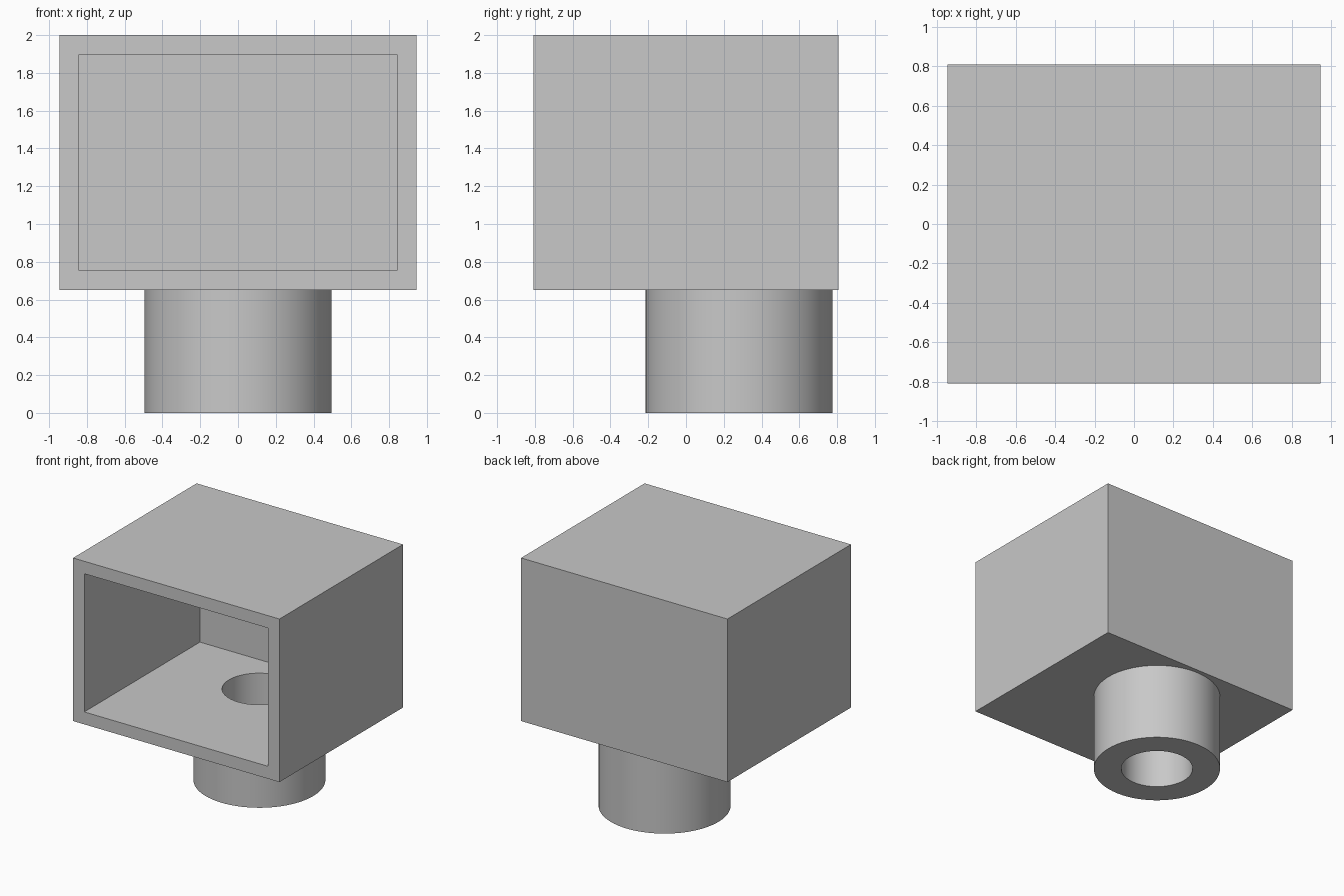
import bpy
import math

if "Cube" in bpy.data.objects:
    bpy.data.objects.remove(bpy.data.objects["Cube"], do_unlink=True)

# Overall proportions
WIDTH, DEPTH, TOP = 1.89, 1.616, 2.0
BASE, WALL = 0.65, 0.103
SPOUT_Y, OUTER, BORE = 0.28, 0.495, 0.28

grey = bpy.data.materials.new("plain grey")
grey.use_nodes = True
colour = (0.58, 0.58, 0.58, 1)
grey.diffuse_color = colour
grey.node_tree.nodes["Principled BSDF"].inputs["Base Color"].default_value = colour


def block(name, low, high):
    """Box spanning two opposite corners."""
    bpy.ops.mesh.primitive_cube_add(
        size=1, location=[(a + b) / 2 for a, b in zip(low, high)])
    ob = bpy.context.object
    ob.name = name
    ob.scale = [b - a for a, b in zip(low, high)]
    bpy.ops.object.transform_apply(location=True, rotation=True, scale=True)
    ob.data.materials.append(grey)
    return ob


def cylinder(name, radius, low, high):
    """Upright cylinder on the spout axis."""
    bpy.ops.mesh.primitive_cylinder_add(
        vertices=96, radius=radius, depth=high - low,
        location=(0, SPOUT_Y, (low + high) / 2))
    ob = bpy.context.object
    ob.name = name
    ob.data.materials.append(grey)
    return ob


def combine(target, tool, operation):
    """Apply a boolean and discard the tool."""
    mod = target.modifiers.new(operation.title(), 'BOOLEAN')
    mod.operation, mod.object, mod.solver = operation, tool, 'EXACT'
    bpy.context.view_layer.objects.active = target
    bpy.ops.object.modifier_apply(modifier=mod.name)
    bpy.data.objects.remove(tool, do_unlink=True)


x, y = WIDTH / 2, DEPTH / 2

# Box housing with a round spout underneath
housing = block("housing_with_spout", (-x, -y, BASE), (x, y, TOP))
combine(housing, cylinder("spout", OUTER, 0, BASE + WALL / 2), 'UNION')

# Cavity open at the front
cavity = block("cavity", (-x + WALL, -y - WALL, BASE + WALL),
               (x - WALL, y - WALL, TOP - WALL))
combine(housing, cavity, 'DIFFERENCE')

# Bore from the cavity floor down through the spout
combine(housing, cylinder("bore", BORE, -WALL, BASE + 2 * WALL), 'DIFFERENCE')

bpy.ops.object.select_all(action='DESELECT')
housing.select_set(True)
bpy.context.view_layer.objects.active = housing
bpy.ops.object.shade_smooth_by_angle(angle=math.radians(30))
